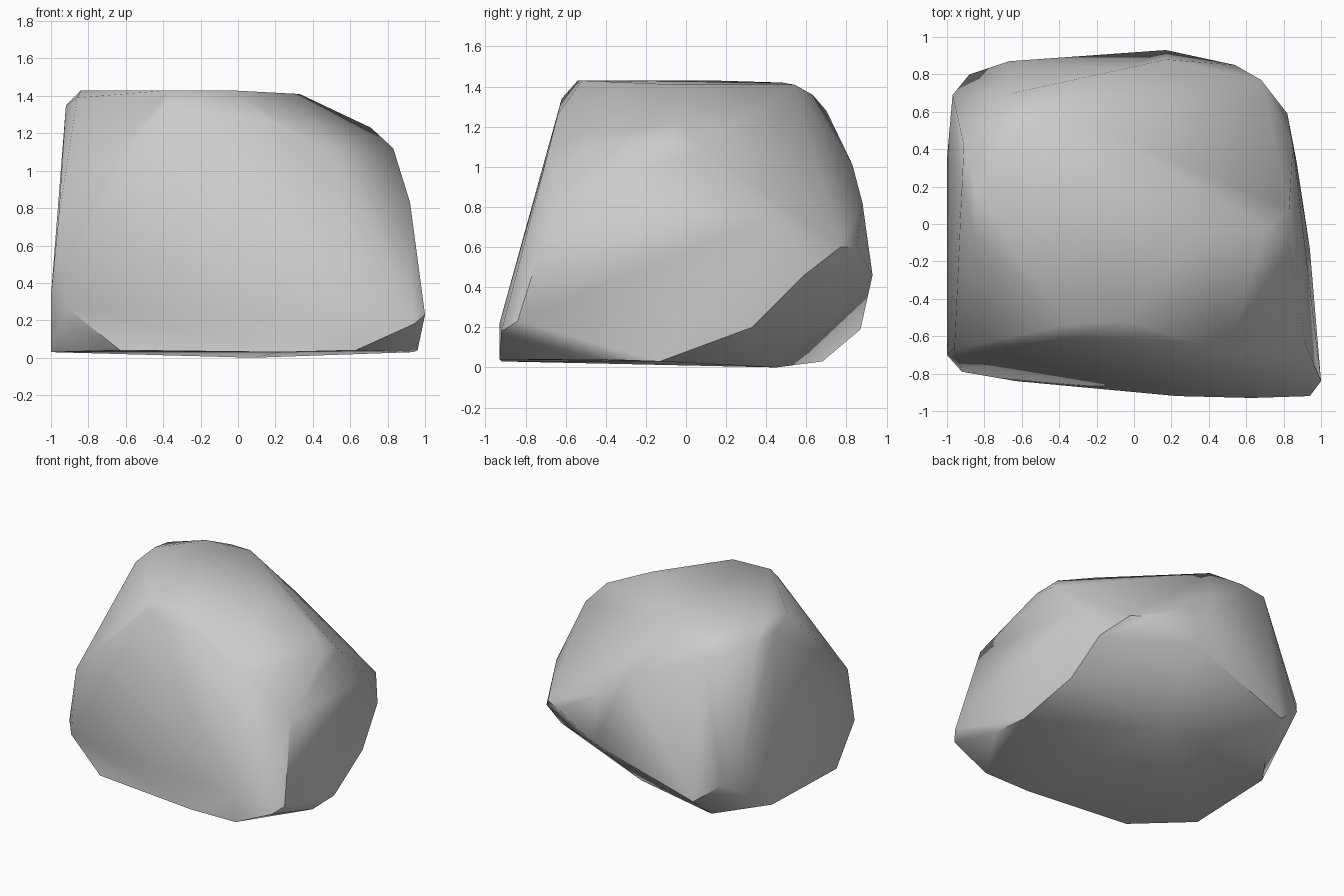
import bpy, bmesh, math

# Boulder: convex hull over rings of corner points
top = [(-.84, .15, 1.43), (-.37, -.54, 1.43), (-.05, -.52, 1.43), (.33, -.05, 1.41),
       (-.27, .54, 1.41), (-.62, .48, 1.42), (-.86, -.06, 1.39)]
shoulder = [(-.91, .42, 1.35), (-.92, .2, 1.35), (-.5, .63, 1.36), (-.65, .7, 1.28),
            (-.38, -.62, 1.34), (.2, -.64, 1.26), (.5, -.68, 1.1), (.71, -.02, 1.23),
            (.83, .08, 1.09), (.83, -.12, 1.12)]
middle = [(-.96, -.67, .74), (.92, -.65, .83), (.85, .42, .75), (-.05, .83, 1.01),
          (.17, .88, .82), (.17, .93, .46), (.54, .85, .6), (.68, .77, .6),
          (.82, .59, .46), (-.97, .69, .5), (-.88, .8, .35)]
lower = [(-1, -.7, .33), (-1, .35, .25), (-.92, -.79, .27), (1, -.84, .23),
         (.94, -.92, .18), (.63, -.93, .22), (.87, .33, .2), (-.67, .87, .19)]
base = [(-.63, -.84, .04), (.23, -.92, .03), (.63, -.93, .04), (.96, -.43, .04),
        (.94, -.13, .03), (.08, .45, 0), (-.7, .68, .03), (-.97, .3, .03), (-1, -.47, .03)]

bm = bmesh.new()
for p in top + shoulder + middle + lower + base:
    bm.verts.new(p)
bmesh.ops.convex_hull(bm, input=bm.verts[:])
# drop any points left inside the hull
bmesh.ops.delete(bm, geom=[v for v in bm.verts if not v.link_faces], context='VERTS')
bmesh.ops.recalc_face_normals(bm, faces=bm.faces[:])

mesh = bpy.data.meshes.new("boulder")
bm.to_mesh(mesh)
bm.free()
rock = bpy.data.objects.new("boulder", mesh)
bpy.context.collection.objects.link(rock)

# Plain grey stone
stone = bpy.data.materials.new("grey_stone")
stone.diffuse_color = (.6, .6, .6, 1)
mesh.materials.append(stone)

# Soft shading with the strongest creases kept
bpy.context.view_layer.objects.active = rock
rock.select_set(True)
bpy.ops.object.shade_smooth_by_angle(angle=math.radians(50))
